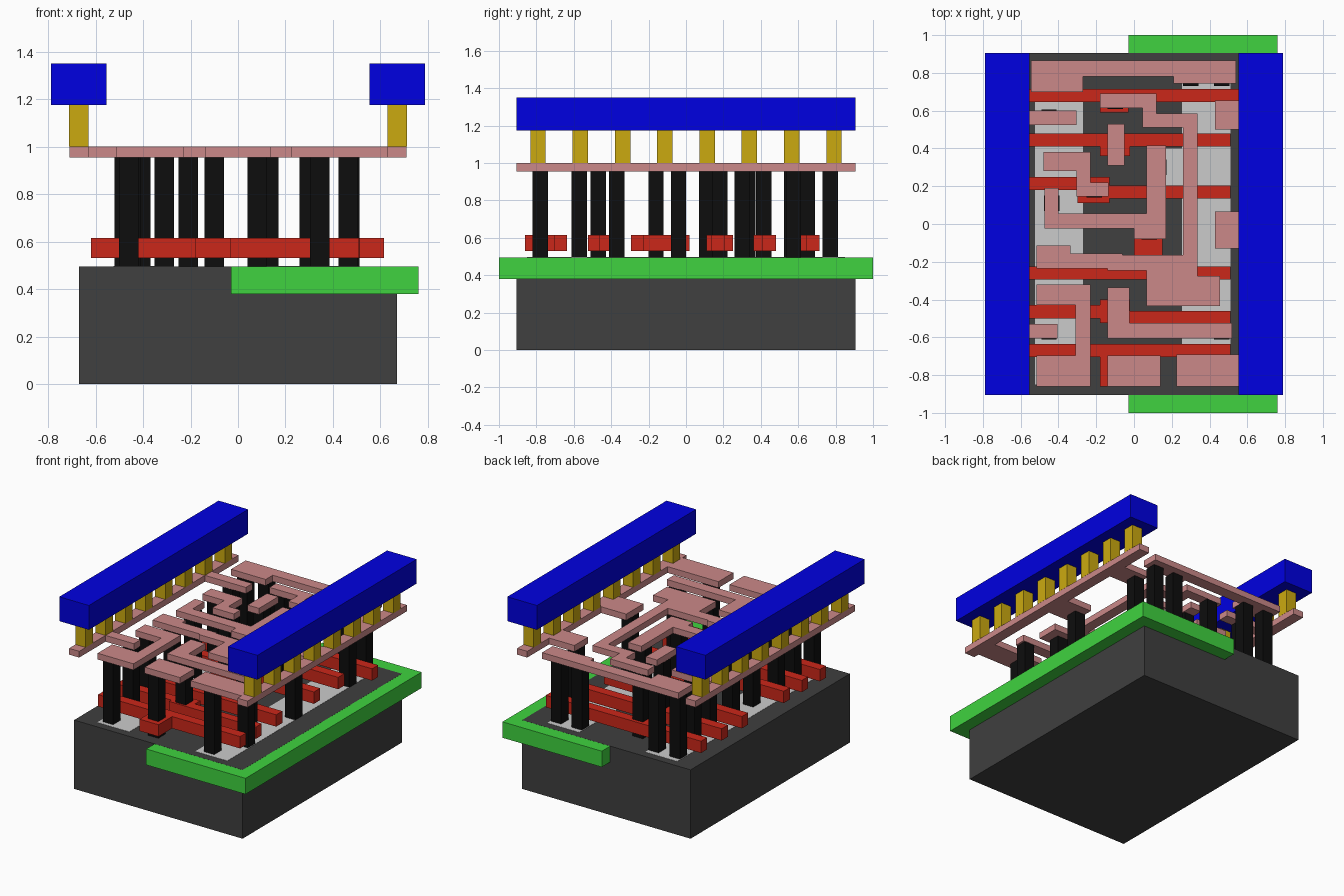
import bpy, bmesh


def material(name, rgb):
    m = bpy.data.materials.new(name)
    m.diffuse_color = (*rgb, 1)
    return m


DARK = material("dark_grey", (0.05, 0.05, 0.05))
GREEN = material("green", (0.05, 0.65, 0.05))
RED = material("red", (0.6, 0.02, 0.01))
BLACK = material("black", (0.004, 0.004, 0.004))
PINK = material("pink", (0.6, 0.25, 0.25))
GOLD = material("gold", (0.6, 0.4, 0.005))
BLUE = material("blue", (0.0, 0.0, 0.75))


def slab(name, z0, z1, mat, outline):
    """Extrude a right-angled outline: x, y, x, y... where each value is the next turn."""
    xs, ys = outline[::2], outline[1::2]
    pts = []
    for i, y in enumerate(ys):
        pts += [(xs[i], y), (xs[(i + 1) % len(xs)], y)]
    bm = bmesh.new()
    face = bm.faces.new([bm.verts.new((x, y, z0)) for x, y in pts])
    top = bmesh.ops.extrude_face_region(bm, geom=[face])["geom"]
    for v in top:
        if isinstance(v, bmesh.types.BMVert):
            v.co.z = z1
    bmesh.ops.recalc_face_normals(bm, faces=bm.faces)
    me = bpy.data.meshes.new(name)
    bm.to_mesh(me)
    bm.free()
    if mat:
        me.materials.append(mat)
    ob = bpy.data.objects.new(name, me)
    bpy.context.collection.objects.link(ob)
    return ob


def post(name, x, y, z0, z1, mat, r=0.041):
    return slab(name, z0, z1, mat, (x - r, y + r, x + r, y - r))


# Base block with the well set into its top
slab("substrate", 0, 0.495, DARK, (-0.67, 0.905, 0.67, -0.905))
slab("well", 0.38, 0.4945, GREEN, (-0.03, 1, 0.76, -1))

# Grey active areas
slab("active_left", 0.44, 0.4965, None, (-0.525, 0.85, -0.27, -0.85))
slab("active_right", 0.44, 0.4965, None,
     (0.255, 0.85, 0.51, -0.85, 0.255, 0.2, 0.08, 0.4))

# Red gate bars with contact pads
gates = [
    (-.62, .715, .615, .645, -.03, .59, -.18, .645),
    (-.62, .48, .51, .41, -.02, .36, -.18, .41),
    (-.62, .25, -.13, .205, .51, .135, -.13, .11, -.3, .18),
    (-.62, -.225, 0, .02, .15, -.225, .51, -.295),
    (-.62, -.43, -.18, -.4, -.02, -.46, .51, -.525, -.18, -.5),
    (-.62, -.635, .51, -.705, -.03, -.86, -.18, -.705),
]
for g in gates:
    slab("gate_bar", 0.53, 0.615, RED, g)

# Pink local wiring
LI = (0.955, 1.0, PINK)
slab("left_rail", *LI, (-.71, .905, -.63, .6, -.305, .525, -.63, -.53,
                        -.405, -.605, -.63, -.905))
slab("right_rail", *LI, (.71, .905, .63, .655, .43, .5, .63, .065, .43, -.13,
                         .63, -.69, .225, -.86, .63, -.905))
slab("back_wire", *LI, (-.545, .865, .54, .745, .21, .78, -.27, .7))
slab("long_wire", *LI, (-.18, .69, .12, .585, .335, -.275, .455, -.435,
                        .065, -.245, -.14, -.235, -.515, -.115, -.335, -.155,
                        -.06, -.165, .26, .51, .045, .615))
slab("hook_wire", *LI, (-.475, .19, -.4, .055, .065, .415, .17, -.08, 0, -.025))
slab("step_wire", *LI, (-.48, .38, -.23, .22, -.135, .145, -.305, .28))
slab("bracket_wire", *LI, (-.515, -.32, -.23, -.86, -.515, -.695, -.31, -.43))
slab("corner_wire", *LI, (-.14, -.335, -.025, -.525, .52, -.605))
slab("front_pad", *LI, (-.14, -.695, .14, -.86))
slab("back_pad", *LI, (-.14, .53, -.05, .31))

# Black contact posts
contacts = [
    (-.46, -.78), (-.10, -.78), (.345, -.78), (-.45, -.57), (.465, -.57),
    (-.10, -.47), (-.46, -.37), (.345, -.37), (-.41, -.16), (.08, -.04),
    (.47, -.04), (-.435, .11), (-.21, .18), (.13, .30), (-.41, .33),
    (-.10, .415), (-.45, .565), (.47, .575), (-.10, .65),
    (-.48, .772), (-.31, .772), (.30, .772), (.465, .772),
]
for x, y in contacts:
    post("contact_post", x, y, 0.495, 0.955, BLACK)

# Blue power bars on gold vias, one per side
for s in (-1, 1):
    slab("power_bar", 1.175, 1.35, BLUE, (s * 0.553, 0.905, s * 0.788, -0.905))
    for i in range(8):
        post("via", s * 0.67, (i - 3.5) * 0.226, 1.0, 1.175, GOLD)
